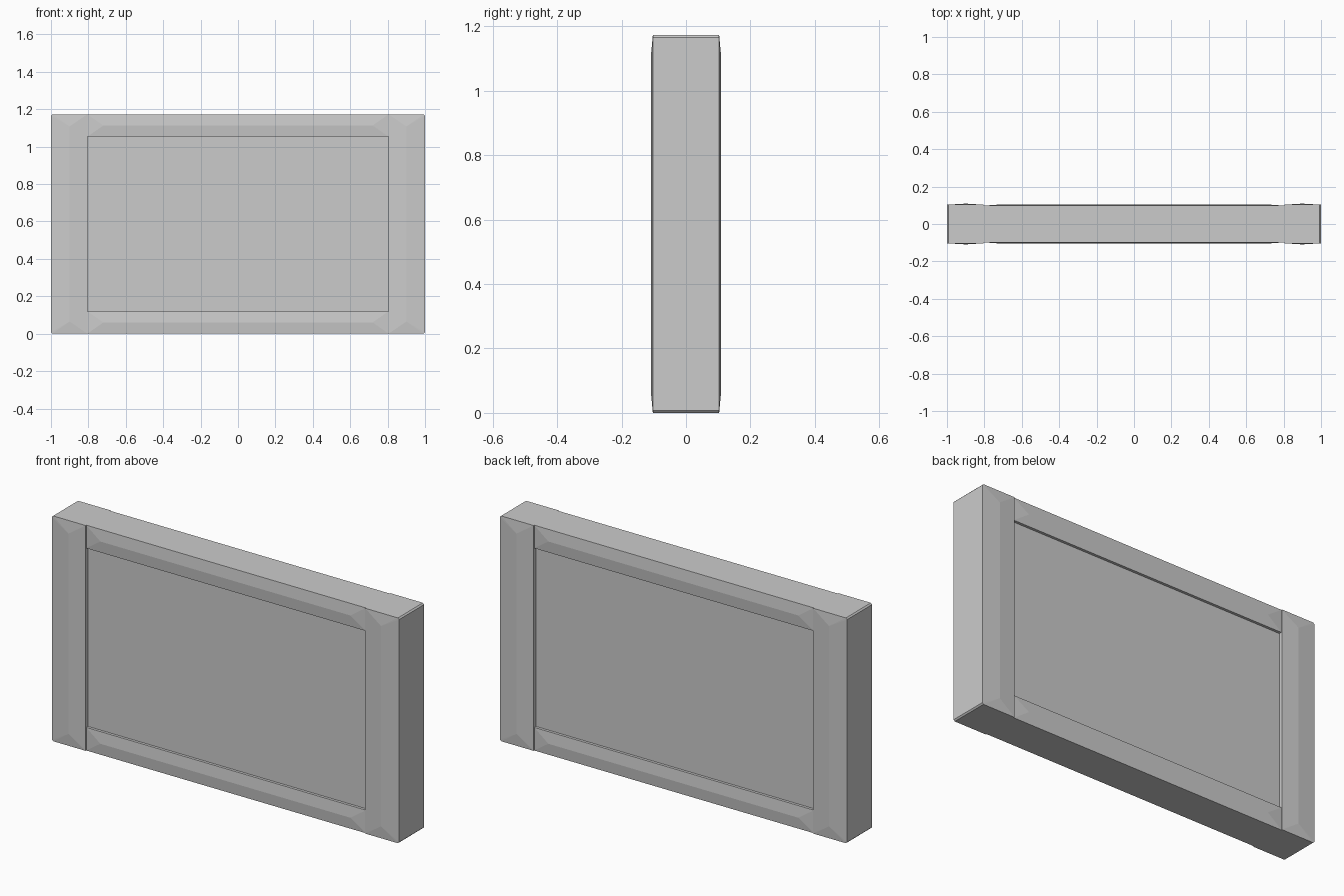
import bpy, bmesh

if "Cube" in bpy.data.objects:
    bpy.data.objects.remove(bpy.data.objects["Cube"])

H = 1.173


def hull(name, outline, ridge, y_edge, y_ridge):
    """Slab in the xz plane with a shallow hipped ridge on front and back."""
    bm = bmesh.new()
    for s in (-1, 1):
        for x, z in outline:
            bm.verts.new((x, s * y_edge, z))
        for x, z in ridge:
            bm.verts.new((x, s * y_ridge, z))
    bmesh.ops.convex_hull(bm, input=bm.verts[:])
    bmesh.ops.dissolve_limit(bm, angle_limit=0.005, verts=bm.verts[:], edges=bm.edges[:])
    bmesh.ops.recalc_face_normals(bm, faces=bm.faces[:])
    me = bpy.data.meshes.new(name)
    bm.to_mesh(me)
    bm.free()
    ob = bpy.data.objects.new(name, me)
    bpy.context.collection.objects.link(ob)
    return ob


# side posts with small chamfers on the outer corners
c = 0.007
for s, side in ((-1, "left"), (1, "right")):
    outline = [(0.805, 0), (1 - c, 0), (1, c), (1, H - c), (1 - c, H), (0.805, H)]
    hull(side + "_post", [(s * x, z) for x, z in outline],
         [(s * 0.9, 0.065), (s * 0.9, H - 0.065)], 0.103, 0.109)

# top and bottom rails between the posts
for z0, z1, name in ((0, 0.12, "bottom_rail"), (H - 0.12, H, "top_rail")):
    zm = (z0 + z1) / 2
    hull(name, [(-0.806, z0), (0.806, z0), (0.806, z1), (-0.806, z1)],
         [(-0.72, zm), (0.72, zm)], 0.098, 0.104)

# recessed centre panel
bpy.ops.mesh.primitive_cube_add(size=1, location=(0, 0, H / 2))
panel = bpy.context.object
panel.name = "centre_panel"
panel.scale = (1.62, 0.168, H - 0.22)
